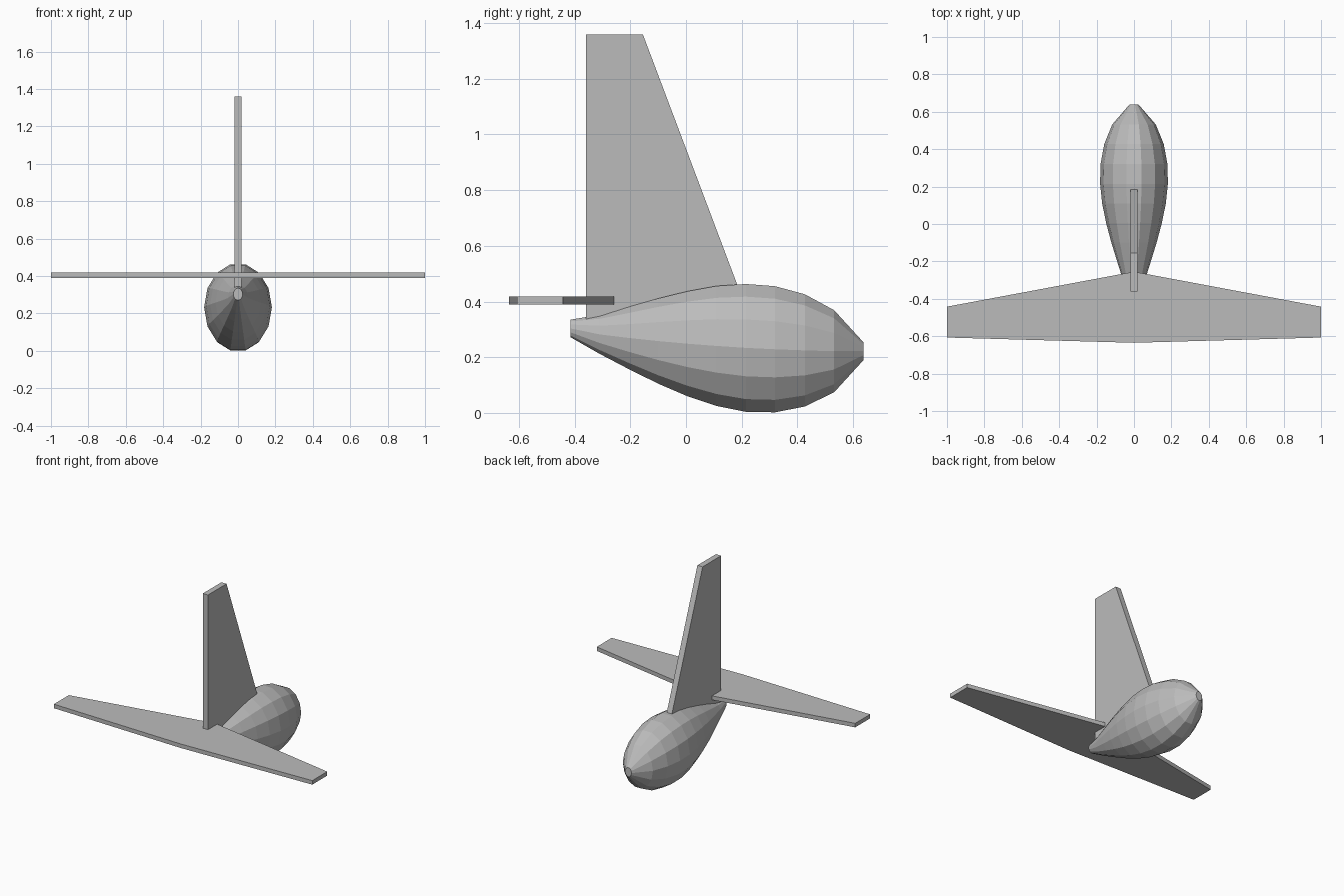
import bpy, bmesh, math

if "Cube" in bpy.data.objects:
    bpy.data.objects.remove(bpy.data.objects["Cube"])

gray = bpy.data.materials.new("light_gray")
gray.diffuse_color = (0.5, 0.5, 0.5, 1)
gray.use_nodes = True
gray.node_tree.nodes["Principled BSDF"].inputs["Base Color"].default_value = gray.diffuse_color


def finish(name, bm):
    bmesh.ops.recalc_face_normals(bm, faces=bm.faces)
    mesh = bpy.data.meshes.new(name)
    bm.to_mesh(mesh)
    bm.free()
    mesh.materials.append(gray)
    obj = bpy.data.objects.new(name, mesh)
    bpy.context.collection.objects.link(obj)
    return obj


def plate(name, outline, offset):
    """Flat outline pushed along an offset vector into a solid."""
    bm = bmesh.new()
    face = bm.faces.new([bm.verts.new(p) for p in outline])
    ext = bmesh.ops.extrude_face_region(bm, geom=[face])
    verts = [g for g in ext["geom"] if isinstance(g, bmesh.types.BMVert)]
    bmesh.ops.translate(bm, verts=verts, vec=offset)
    return finish(name, bm)


# Fuselage: 14-sided rings (y, bottom z, top z) bridged into a teardrop
SIDES = 14
stations = [
    (-0.415, 0.272, 0.335), (-0.31, 0.212, 0.352), (-0.205, 0.157, 0.381),
    (-0.10, 0.105, 0.411), (0.005, 0.060, 0.437), (0.11, 0.025, 0.456),
    (0.215, 0.004, 0.463), (0.32, 0.002, 0.455), (0.427, 0.023, 0.426),
    (0.532, 0.074, 0.369), (0.638, 0.190, 0.253),
]
bm = bmesh.new()
rings = []
for y, low, high in stations:
    rz = (high - low) / 2 / math.cos(math.pi / SIDES)
    rx = rz * 0.77
    angles = [math.tau * i / SIDES for i in range(SIDES)]
    rings.append([bm.verts.new((rx * math.cos(a), y, (low + high) / 2 + rz * math.sin(a)))
                  for a in angles])
for a, b in zip(rings, rings[1:]):
    for i in range(SIDES):
        j = (i + 1) % SIDES
        bm.faces.new((a[i], a[j], b[j], b[i]))
bm.faces.new(rings[0])
bm.faces.new(rings[-1])
finish("fuselage", bm)

# Tall swept fin, sunk into the fuselage
fin = [(-0.36, 0.31), (0.19, 0.445), (-0.155, 1.36), (-0.36, 1.36)]
plate("fin", [(-0.02, y, z) for y, z in fin], (0.04, 0, 0))

# Tapered wing across the tail
half = [(0, -0.255), (1, -0.442), (1, -0.607), (0, -0.635)]
wing = half + [(-x, y) for x, y in reversed(half) if x > 0]
plate("wing", [(x, y, 0.39) for x, y in wing], (0, 0, 0.028))
